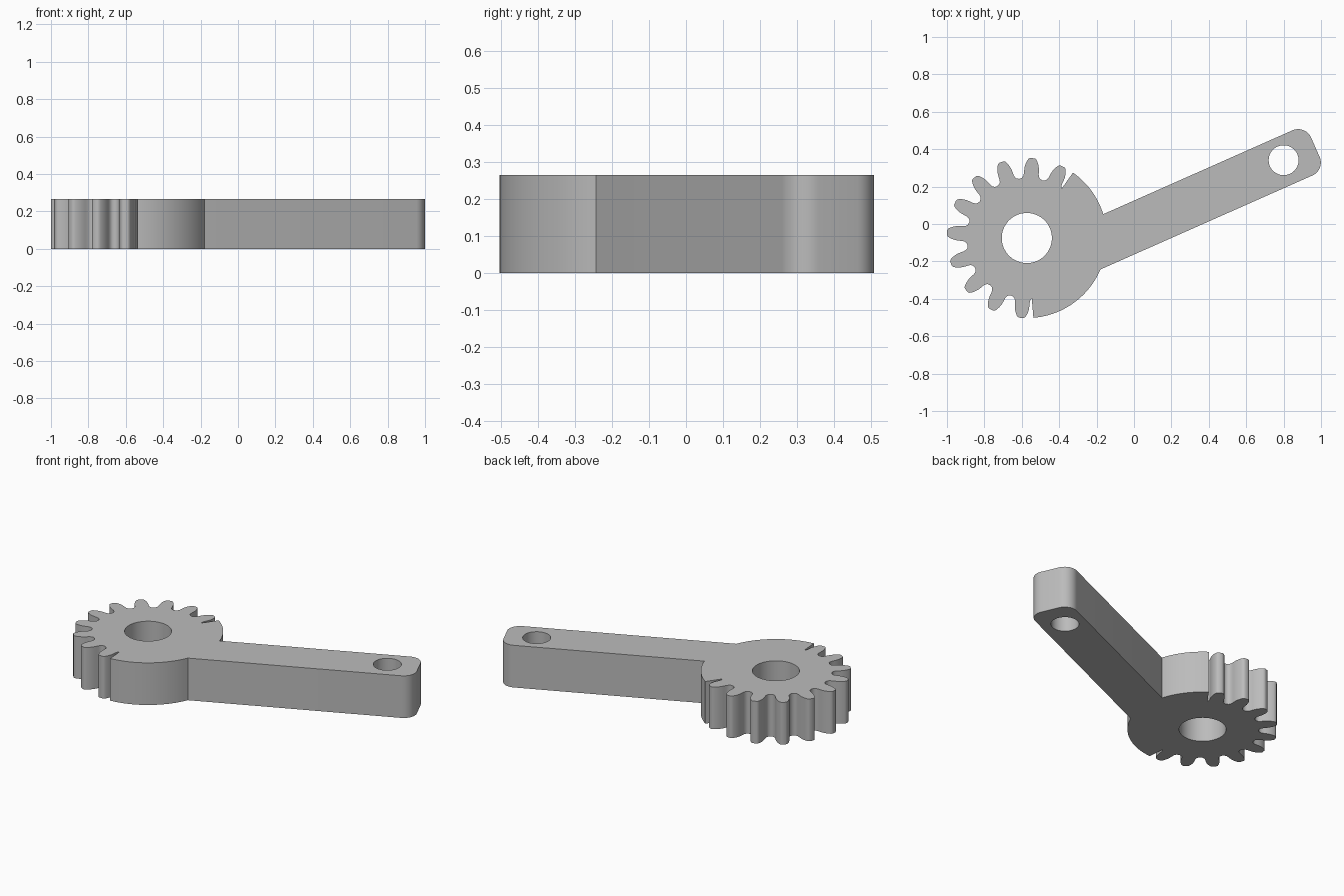
import bpy, bmesh
from math import sin, cos, asin, sqrt, radians, degrees
from mathutils import Vector

cube = bpy.data.objects.get("Cube")
if cube:
    bpy.data.objects.remove(cube, do_unlink=True)

THICK = 0.265
HUB = Vector((-0.573, -0.075))
R_OUT, R_BORE = 0.428, 0.134
FIRST_TOOTH, PITCH, TEETH = 63.5, 22.5, 10
ARM_ANGLE, ARM_END, ARM_CORNER = 23.9, 1.607, 0.075
ARM_TOP, ARM_BOTTOM = -0.049, -0.313
PIN, R_PIN = Vector((0.80, 0.341)), 0.08

# half tooth: (radius, half angle) from root to tip
FLANK = [(0.323, 8.7), (0.332, 7.3), (0.345, 6.6), (0.36, 6.3), (0.381, 5.7),
         (0.40, 4.7), (0.415, 3.6), (0.424, 2.7), (0.428, 1.6)]


def polar(centre, radius, angle):
    a = radians(angle)
    return centre + Vector((cos(a), sin(a))) * radius


def arc(centre, radius, start, end, steps):
    return [polar(centre, radius, start + (end - start) * i / steps)
            for i in range(steps + 1)]


def on_arm(along, across):
    a = radians(ARM_ANGLE)
    return HUB + Vector((cos(a), sin(a))) * along + Vector((-sin(a), cos(a))) * across


# arm outline with two rounded corners
inner = ARM_END - ARM_CORNER
outline = arc(on_arm(inner, ARM_BOTTOM + ARM_CORNER), ARM_CORNER,
              ARM_ANGLE - 90, ARM_ANGLE, 10)
outline += arc(on_arm(inner, ARM_TOP - ARM_CORNER), ARM_CORNER,
               ARM_ANGLE, ARM_ANGLE + 90, 10)

# plain part of the rim above the arm
root_half = FLANK[0][1]
arm_high = ARM_ANGLE + degrees(asin(ARM_TOP / R_OUT))
arm_low = ARM_ANGLE + degrees(asin(ARM_BOTTOM / R_OUT)) + 360
outline += arc(HUB, R_OUT, arm_high, FIRST_TOOTH - root_half, 14)

# teeth with rounded valleys between them
for i in range(TEETH):
    mid = FIRST_TOOTH + i * PITCH
    outline += [polar(HUB, r, mid - h) for r, h in FLANK]
    outline += [polar(HUB, r, mid + h) for r, h in reversed(FLANK)]
    if i < TEETH - 1:
        outline.append(polar(HUB, 0.319, mid + PITCH / 2))

# plain part of the rim below the arm
last = FIRST_TOOTH + (TEETH - 1) * PITCH
outline += arc(HUB, R_OUT, last + root_half, arm_low, 22)

# filled flat curve with the two holes, given thickness
curve = bpy.data.curves.new("gear_lever", "CURVE")
curve.dimensions = "2D"
curve.fill_mode = "BOTH"
curve.extrude = THICK / 2
holes = [arc(HUB, R_BORE, 0, 360, 64)[:-1], arc(PIN, R_PIN, 0, 360, 48)[:-1]]
for loop in [outline] + holes:
    spline = curve.splines.new("POLY")
    spline.points.add(len(loop) - 1)
    for point, co in zip(spline.points, loop):
        point.co = (co.x, co.y, 0, 1)
    spline.use_cyclic_u = True

lever = bpy.data.objects.new("gear_lever", curve)
bpy.context.collection.objects.link(lever)
bpy.ops.object.select_all(action="DESELECT")
lever.select_set(True)
bpy.context.view_layer.objects.active = lever
bpy.ops.object.convert(target="MESH")
lever = bpy.context.object

# weld caps to walls and stand the part on the ground
bm = bmesh.new()
bm.from_mesh(lever.data)
bmesh.ops.remove_doubles(bm, verts=bm.verts, dist=0.0001)
bmesh.ops.translate(bm, verts=bm.verts, vec=(0, 0, THICK / 2))
bmesh.ops.recalc_face_normals(bm, faces=bm.faces)
bm.to_mesh(lever.data)
bm.free()
bpy.ops.object.shade_smooth_by_angle(angle=radians(35))

# grey material
grey = bpy.data.materials.new("plain_grey")
grey.use_nodes = True
colour = (0.5, 0.5, 0.5, 1)
grey.diffuse_color = colour
grey.node_tree.nodes["Principled BSDF"].inputs["Base Color"].default_value = colour
lever.data.materials.clear()
lever.data.materials.append(grey)
